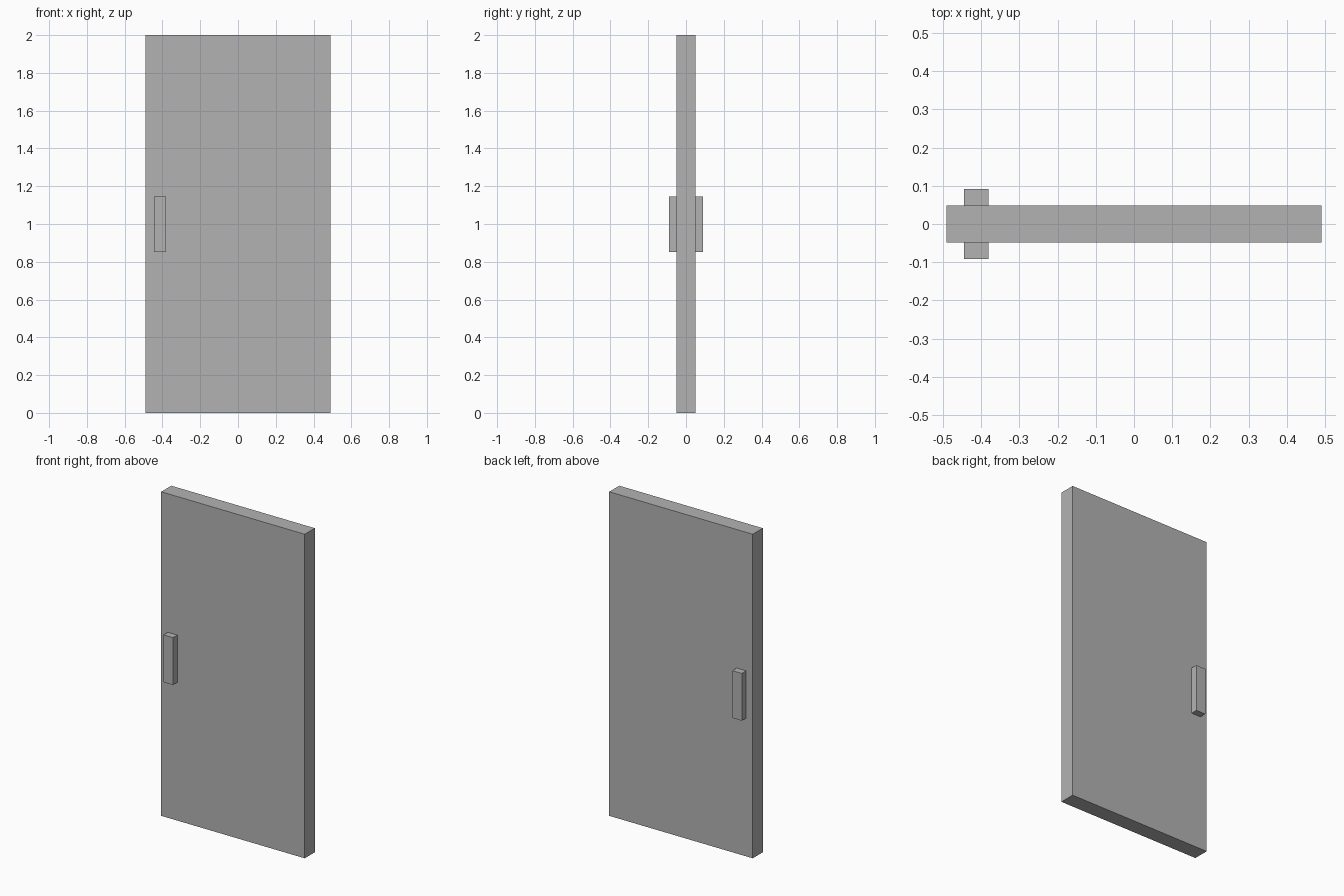
import bpy

cube = bpy.data.objects.get("Cube")
if cube:
    bpy.data.objects.remove(cube, do_unlink=True)

# One plain grey for the whole door
grey = bpy.data.materials.new("plain grey")
grey.use_nodes = True
colour = (0.45, 0.45, 0.45, 1)
grey.diffuse_color = colour
grey.node_tree.nodes["Principled BSDF"].inputs["Base Color"].default_value = colour


def box(name, low, high):
    """Add a box spanning two opposite corners."""
    centre = [(a + b) / 2 for a, b in zip(low, high)]
    bpy.ops.mesh.primitive_cube_add(size=1, location=centre)
    ob = bpy.context.object
    ob.name = name
    ob.scale = [b - a for a, b in zip(low, high)]
    bpy.ops.object.transform_apply(location=False, rotation=False, scale=True)
    ob.data.materials.append(grey)
    return ob


half_width, half_depth, handle_reach = 0.49, 0.049, 0.091

# Door slab
box("door_panel", (-half_width, -half_depth, 0), (half_width, half_depth, 2))

# Matching pull handles on both faces
for name, side in (("front_handle", -1), ("back_handle", 1)):
    y0, y1 = sorted((side * half_depth, side * handle_reach))
    box(name, (-0.445, y0, 0.853), (-0.38, y1, 1.145))
